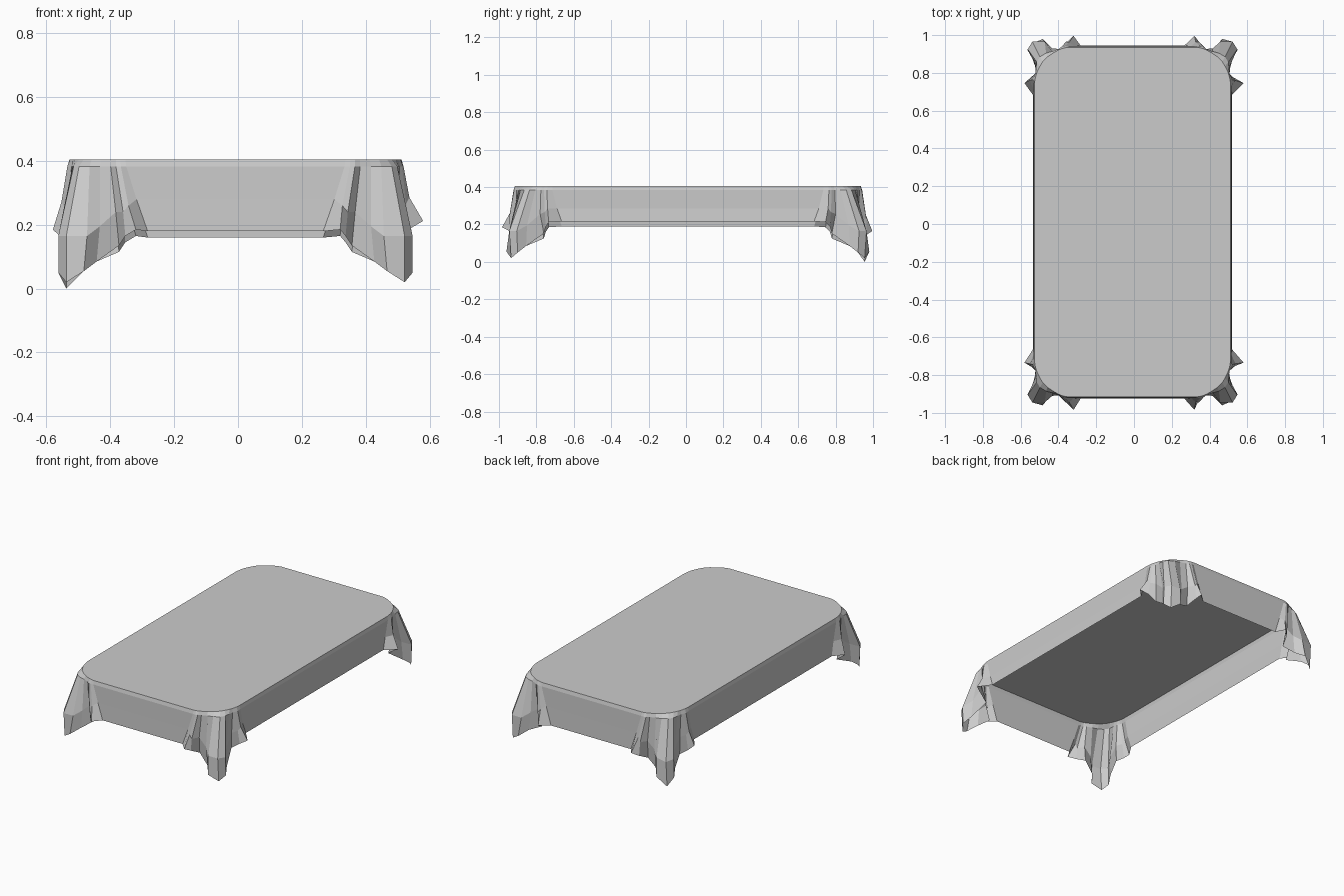
import bpy, bmesh

if "Cube" in bpy.data.objects:
    bpy.data.objects.remove(bpy.data.objects["Cube"])

TOP = 0.405
# Fold columns around one corner, from the short side round to the long side:
# (top u, v), (bend u, v, z), (hem u, v, z)
FOLDS = [
    ((.345, .925), (.31, .932, .28), (.275, .935, .18)),    # short wall ends
    ((.36, .922), (.335, .952, .26), (.32, .99, .185)),     # short side fold
    ((.375, .918), (.352, .955, .24), (.345, .955, .165)),
    ((.39, .912), (.375, .915, .24), (.365, .895, .135)),   # valley
    ((.42, .895), (.425, .92, .20), (.435, .92, .095)),     # corner fold
    ((.45, .875), (.465, .955, .17), (.475, .97, .065)),
    ((.475, .85), (.53, .955, .16), (.53, .945, .01)),
    ((.49, .825), (.555, .915, .17), (.555, .91, .06)),
    ((.503, .80), (.522, .86, .20), (.53, .865, .095)),
    ((.51, .78), (.51, .79, .25), (.495, .77, .14)),        # valley
    ((.514, .765), (.535, .765, .26), (.545, .76, .175)),
    ((.517, .75), (.545, .75, .28), (.58, .74, .20)),       # long side fold
    ((.52, .725), (.523, .70, .28), (.528, .675, .205)),    # long wall ends
]
SPIKES = (1, 11)


def corner_columns(sx, sy):
    """One corner of the cloth, with small shifts per side."""
    cols = []
    for i, (top, bend, hem) in enumerate(FOLDS):
        drop = (0 if sy < 0 else -.02) if i < 4 else -.01 if i < 9 else (.012 if sx > 0 else -.015)
        if i == 6:
            drop = -.01 if (sx, sy) == (-1, 1) else .01
        cx, cy = -.008, .01
        shoulder = [top[k] + (bend[k] - top[k]) * .2 + .004 for k in (0, 1)]
        hx, hy = (0, .006) if i in SPIKES else (cx, cy)
        cols.append([
            (sx * top[0] + cx, sy * top[1] + cy, TOP),
            (sx * shoulder[0] + cx, sy * shoulder[1] + cy, TOP - .022),
            (sx * bend[0] + cx, sy * bend[1] + cy, bend[2] + drop / 2),
            (sx * hem[0] + hx, sy * hem[1] + hy, hem[2] + drop),
        ])
    return cols if sx * sy < 0 else cols[::-1]


# Columns in order, counterclockwise from the front right corner
columns = []
for sx, sy in ((1, -1), (1, 1), (-1, 1), (-1, -1)):
    columns += corner_columns(sx, sy)

bm = bmesh.new()
grid = [[bm.verts.new(p) for p in col] for col in columns]

# Flat top
bm.faces.new([col[0] for col in grid])

# Hanging skirt: straight walls and gathered corners
n = len(grid)
for i in range(n):
    a, b = grid[i], grid[(i + 1) % n]
    for r in range(3):
        bm.faces.new((a[r], a[r + 1], b[r + 1], b[r]))

bmesh.ops.recalc_face_normals(bm, faces=bm.faces)
mesh = bpy.data.meshes.new("tablecloth")
bm.to_mesh(mesh)
bm.free()
cloth = bpy.data.objects.new("tablecloth", mesh)
bpy.context.collection.objects.link(cloth)

# Stand on the ground
low = min(v.co.z for v in mesh.vertices)
for v in mesh.vertices:
    v.co.z -= low
